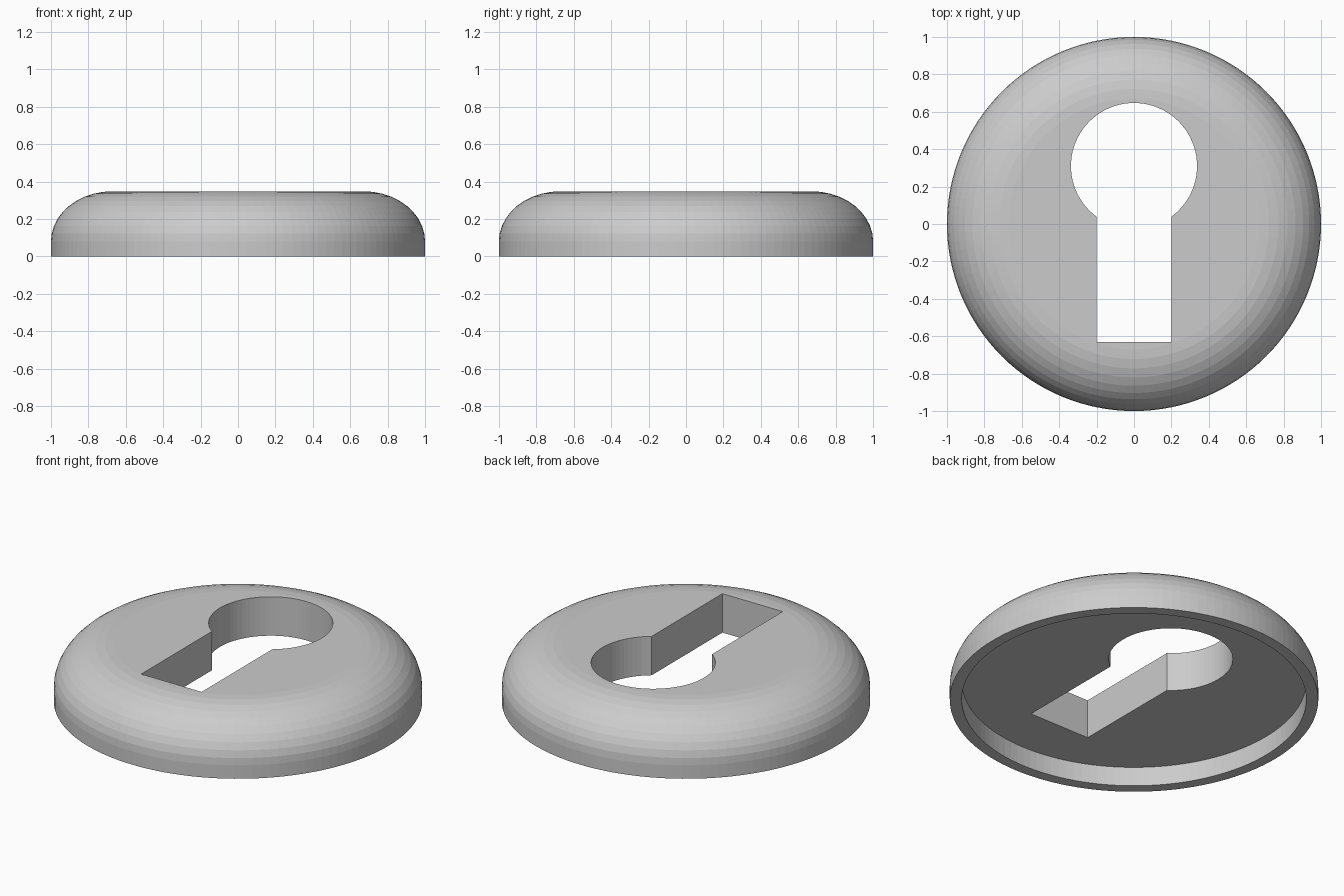
import bpy, bmesh
from math import sin, cos, pi, acos, asin

if "Cube" in bpy.data.objects:
    bpy.data.objects.remove(bpy.data.objects["Cube"])

SEG = 128
HEIGHT, RECESS_R, RECESS_Z = 0.348, 0.935, 0.115


def make_object(name, bm):
    bmesh.ops.recalc_face_normals(bm, faces=bm.faces)
    mesh = bpy.data.meshes.new(name)
    bm.to_mesh(mesh)
    bm.free()
    obj = bpy.data.objects.new(name, mesh)
    bpy.context.collection.objects.link(obj)
    return obj


# Domed cover: recess ceiling, rim and rounded shoulder as one lathed profile
profile = [(RECESS_R, RECESS_Z), (RECESS_R, 0), (1, 0)]
for i in range(11):
    a = i / 10 * pi / 2
    profile.append((0.67 + 0.33 * cos(a), 0.08 + (HEIGHT - 0.08) * sin(a)))

bm = bmesh.new()
rings = [[bm.verts.new((r * cos(2 * pi * k / SEG), r * sin(2 * pi * k / SEG), z))
          for k in range(SEG)] for r, z in profile]
for low, high in zip(rings, rings[1:]):
    for k in range(SEG):
        n = (k + 1) % SEG
        bm.faces.new((low[k], low[n], high[n], high[k]))
bm.faces.new(rings[0])
bm.faces.new(rings[-1])
cover = make_object("keyhole_cover", bm)

# Keyhole cutter: round head above a straight slot
R, CY, W, BOTTOM = 0.337, 0.31, 0.2, -0.63
start = -acos(W / R)
sweep = pi - 2 * start
outline = [(-W, BOTTOM), (W, BOTTOM)]
for i in range(65):
    a = start + sweep * i / 64
    outline.append((R * cos(a), CY + R * sin(a)))

bm = bmesh.new()
face = bm.faces.new([bm.verts.new((x, y, -0.2)) for x, y in outline])
ext = bmesh.ops.extrude_face_region(bm, geom=[face])
top = [v for v in ext["geom"] if isinstance(v, bmesh.types.BMVert)]
bmesh.ops.translate(bm, verts=top, vec=(0, 0, 0.8))
if face.is_valid and len(face.verts[0].link_faces) < 3:
    bmesh.ops.holes_fill(bm, edges=bm.edges)
cutter = make_object("keyhole_cutter", bm)
cutter.hide_render = True

# Cut the keyhole through the cover
mod = cover.modifiers.new("keyhole", 'BOOLEAN')
mod.operation = 'DIFFERENCE'
mod.solver = 'EXACT'
mod.object = cutter
bpy.context.view_layer.objects.active = cover
bpy.ops.object.modifier_apply(modifier=mod.name)
bpy.data.objects.remove(cutter)
